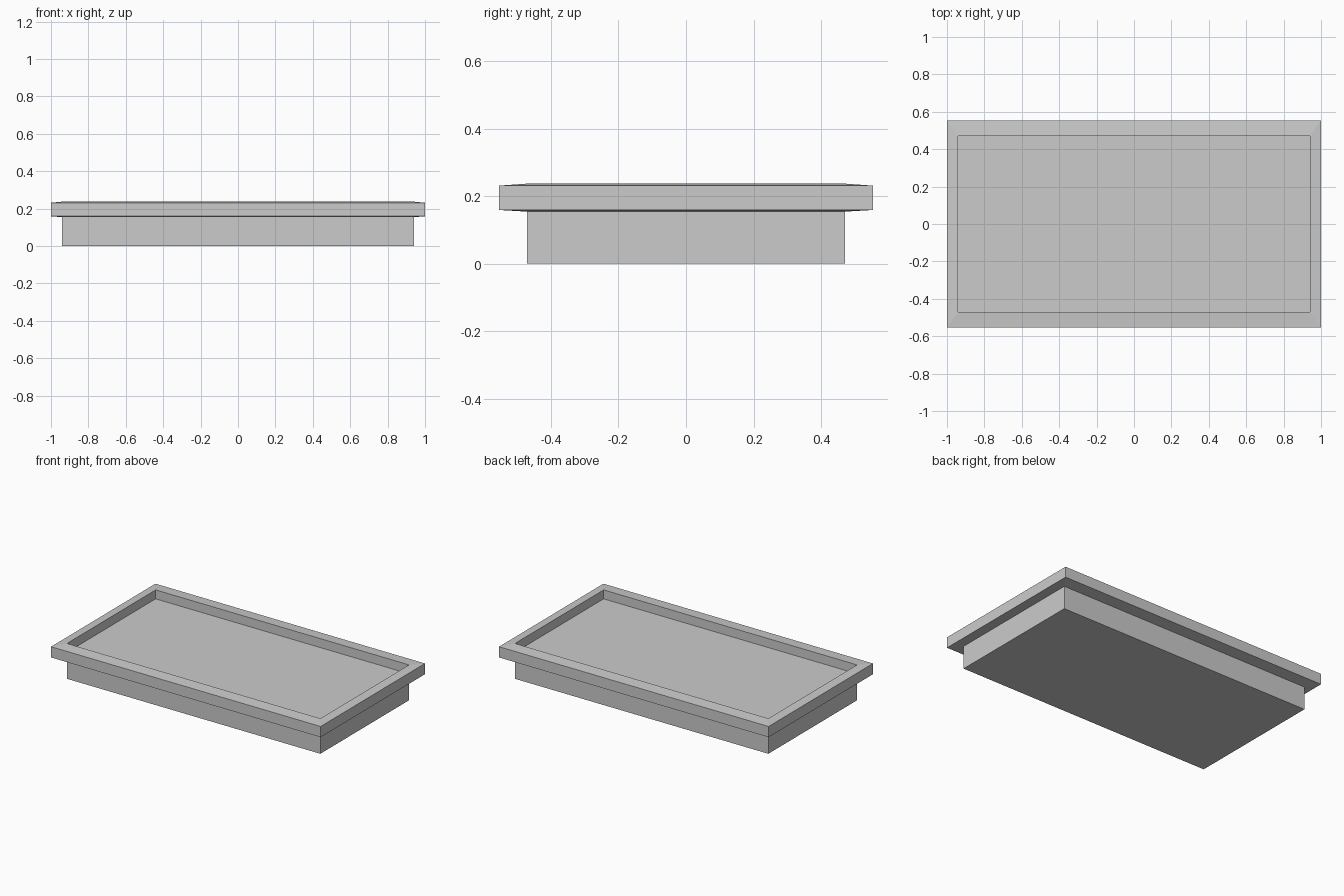
import bpy
import bmesh

default = bpy.data.objects.get("Cube")
if default:
    bpy.data.objects.remove(default, do_unlink=True)

grey = bpy.data.materials.new("plain grey")
grey.use_nodes = True
colour = (0.6, 0.6, 0.6, 1)
grey.diffuse_color = colour
grey.node_tree.nodes["Principled BSDF"].inputs["Base Color"].default_value = colour

INNER = (0.94, 0.47)    # half size of the body and of the rim opening
OUTER = (1.0, 0.553)    # half size of the rim
FLOOR_Z = 0.177


def rectangular_loft(name, sections, cap_ends=False, closed=False):
    """Join rectangles given as ((half x, half y), z) into one flat-faced part."""
    bm = bmesh.new()
    rings = []
    for (hx, hy), z in sections:
        corners = ((-hx, -hy), (hx, -hy), (hx, hy), (-hx, hy))
        rings.append([bm.verts.new((x, y, z)) for x, y in corners])
    pairs = list(zip(rings, rings[1:]))
    if closed:
        pairs.append((rings[-1], rings[0]))
    for a, b in pairs:
        for i in range(4):
            j = (i + 1) % 4
            bm.faces.new((a[i], a[j], b[j], b[i]))
    if cap_ends:
        bm.faces.new(rings[0][::-1])
        bm.faces.new(rings[-1])
    bmesh.ops.recalc_face_normals(bm, faces=bm.faces)
    mesh = bpy.data.meshes.new(name)
    bm.to_mesh(mesh)
    bm.free()
    mesh.materials.append(grey)
    obj = bpy.data.objects.new(name, mesh)
    bpy.context.collection.objects.link(obj)
    return obj


# Body, whose top is the recessed floor
rectangular_loft("tray_body", [(INNER, 0), (INNER, FLOOR_Z)], cap_ends=True)

# Overhanging rim with gently sloped top and underside
rectangular_loft("tray_rim", [(INNER, 0.154), (OUTER, 0.159),
                              (OUTER, 0.231), (INNER, 0.237)], closed=True)
